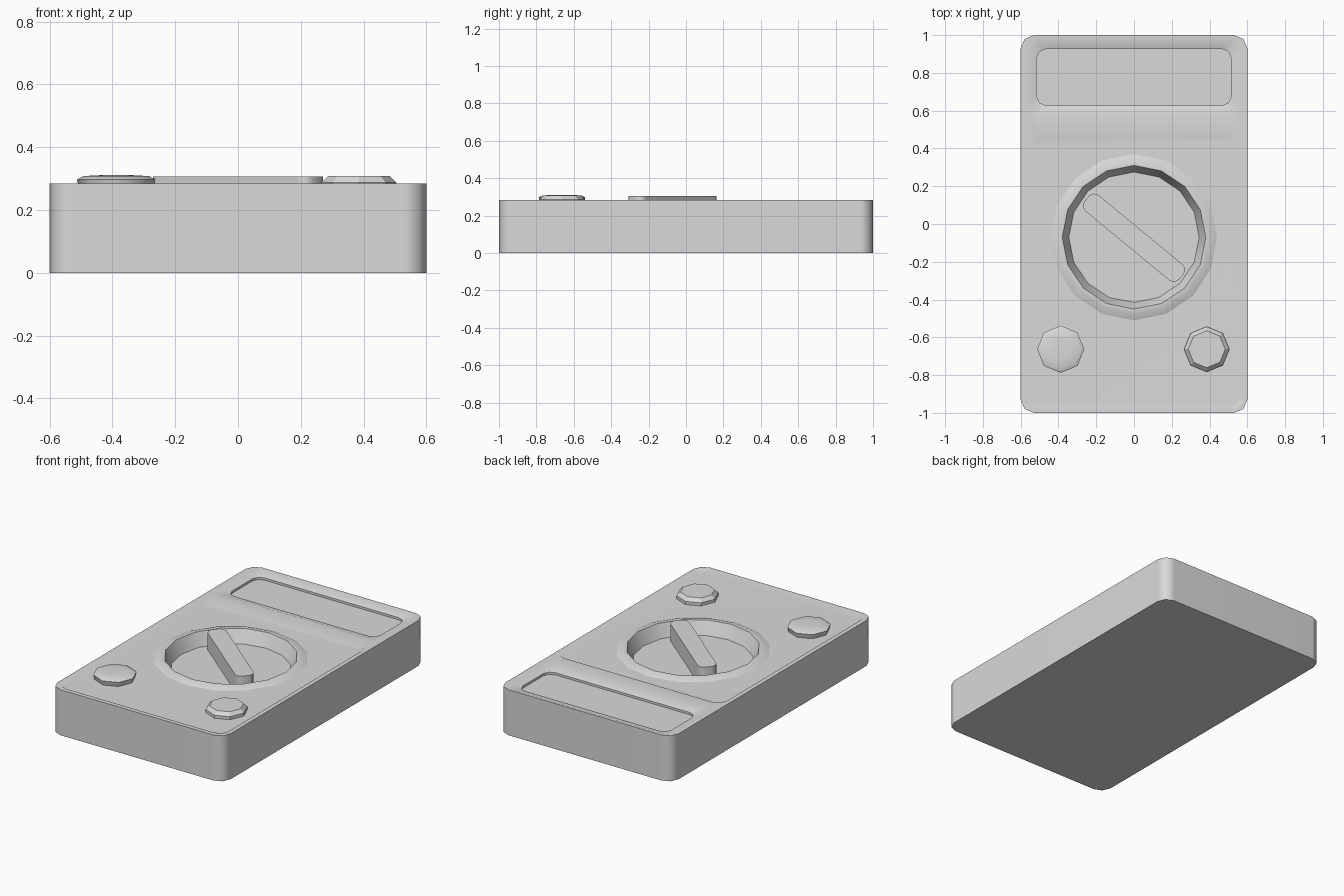
import bpy
import bmesh
from math import sin, cos, pi, radians
from mathutils import Matrix

if "Cube" in bpy.data.objects:
    bpy.data.objects.remove(bpy.data.objects["Cube"], do_unlink=True)

grey = bpy.data.materials.new("plain_grey")
grey.use_nodes = True
GREY = (0.7, 0.7, 0.7, 1)
grey.diffuse_color = GREY
grey.node_tree.nodes["Principled BSDF"].inputs["Base Color"].default_value = GREY

TOP = 0.285      # rim of the case
PANEL = 0.268    # sunken control panel
PIT = 0.20       # floor of the dial well
DIAL = (0, -0.07)


def rounded_rect(hx, hy, r, z, segs=2):
    """Ring of points around a rectangle with rounded corners."""
    pts = []
    for i, (sx, sy) in enumerate([(1, 1), (-1, 1), (-1, -1), (1, -1)]):
        for s in range(segs + 1):
            a = (i + s / segs) * pi / 2
            pts.append((sx * (hx - r) + r * cos(a), sy * (hy - r) + r * sin(a), z))
    return pts


def circle(r, z, sides):
    """Regular polygon ring with a corner towards the back."""
    angles = [pi / 2 + 2 * pi * i / sides for i in range(sides)]
    return [(r * cos(a), r * sin(a), z) for a in angles]


def loft(name, rings, centre=(0, 0), turn=0):
    """Skin a stack of equal rings and cap both ends."""
    bm = bmesh.new()
    loops = [[bm.verts.new(p) for p in ring] for ring in rings]
    n = len(loops[0])
    for low, high in zip(loops, loops[1:]):
        for i in range(n):
            j = (i + 1) % n
            bm.faces.new((low[i], low[j], high[j], high[i]))
    bm.faces.new(loops[0][::-1])
    bm.faces.new(loops[-1])
    bmesh.ops.recalc_face_normals(bm, faces=bm.faces)
    bm.transform(Matrix.Translation((*centre, 0)) @ Matrix.Rotation(turn, 4, "Z"))
    mesh = bpy.data.meshes.new(name)
    bm.to_mesh(mesh)
    bm.free()
    mesh.materials.append(grey)
    obj = bpy.data.objects.new(name, mesh)
    bpy.context.collection.objects.link(obj)
    return obj


def activate(obj):
    bpy.ops.object.select_all(action="DESELECT")
    obj.select_set(True)
    bpy.context.view_layer.objects.active = obj


def smooth(obj, degrees):
    activate(obj)
    bpy.ops.object.shade_smooth_by_angle(angle=radians(degrees))
    mod = obj.modifiers.new("weighted_normals", "WEIGHTED_NORMAL")
    mod.keep_sharp = True


def carve(obj, cutter):
    cutter.hide_render = True
    mod = obj.modifiers.new("carve", "BOOLEAN")
    mod.operation = "DIFFERENCE"
    mod.solver = "EXACT"
    mod.object = cutter
    activate(obj)
    bpy.ops.object.modifier_apply(modifier=mod.name)
    bpy.data.objects.remove(cutter, do_unlink=True)


# Case with rounded upright corners
case = loft("case", [rounded_rect(0.6, 1, 0.07, z) for z in (0, TOP)])

# Shallow control panel with sloped border
carve(case, loft("panel_cutter", [
    rounded_rect(0.555, 0.705, 0.05, PANEL),
    rounded_rect(0.572, 0.722, 0.06, TOP),
    rounded_rect(0.572, 0.722, 0.06, TOP + 0.1)], (0, -0.25)))

# Display window: wide sloped surround, then a small step
carve(case, loft("surround_cutter", [
    rounded_rect(0.52, 0.152, 0.05, 0.266),
    rounded_rect(0.58, 0.208, 0.06, TOP),
    rounded_rect(0.58, 0.208, 0.06, TOP + 0.1)], (0, 0.777)))
carve(case, loft("display_cutter", [
    rounded_rect(0.515, 0.15, 0.05, z) for z in (0.252, TOP + 0.1)], (0, 0.777)))

# Well for the dial
carve(case, loft("well_cutter", [
    circle(0.395, z, 16) for z in (PIT - 0.01, TOP + 0.1)], DIAL))
smooth(case, 47)

# Raised collar and dished floor of the dial
dial = loft("dial_well", [
    circle(0.44, PANEL - 0.004, 16), circle(0.44, PANEL, 16),
    circle(0.405, 0.282, 16), circle(0.38, 0.282, 16),
    circle(0.345, PIT, 16)], DIAL)
# Open the hidden underside, then face the surface upwards
bm = bmesh.new()
bm.from_mesh(dial.data)
under = [f for f in bm.faces if all(v.co.z > PIT + 0.01 for v in f.verts) and len(f.verts) > 4]
bmesh.ops.delete(bm, geom=under, context="FACES_ONLY")
floor = max(bm.faces, key=lambda f: len(f.verts))
if floor.normal.z < 0:
    bmesh.ops.reverse_faces(bm, faces=bm.faces)
bm.to_mesh(dial.data)
bm.free()
smooth(dial, 35)

# Selector bar across the dial
knob = loft("selector_bar", [
    rounded_rect(0.325, 0.055, 0.035, z) for z in (PIT - 0.005, 0.306)],
    (0, -0.073), radians(-39.5))
smooth(knob, 47)

# Domed button on the right, flat-topped socket on the left
button = loft("domed_button", [
    circle(0.115, PANEL - 0.01, 8), circle(0.125, 0.297, 8),
    circle(0.105, 0.308, 8), circle(0.05, 0.311, 8)], (-0.388, -0.663))
smooth(button, 50)
socket = loft("flat_button", [
    circle(0.12, PANEL - 0.01, 8), circle(0.12, 0.287, 8),
    circle(0.098, 0.308, 8)], (0.385, -0.663))
smooth(socket, 30)
